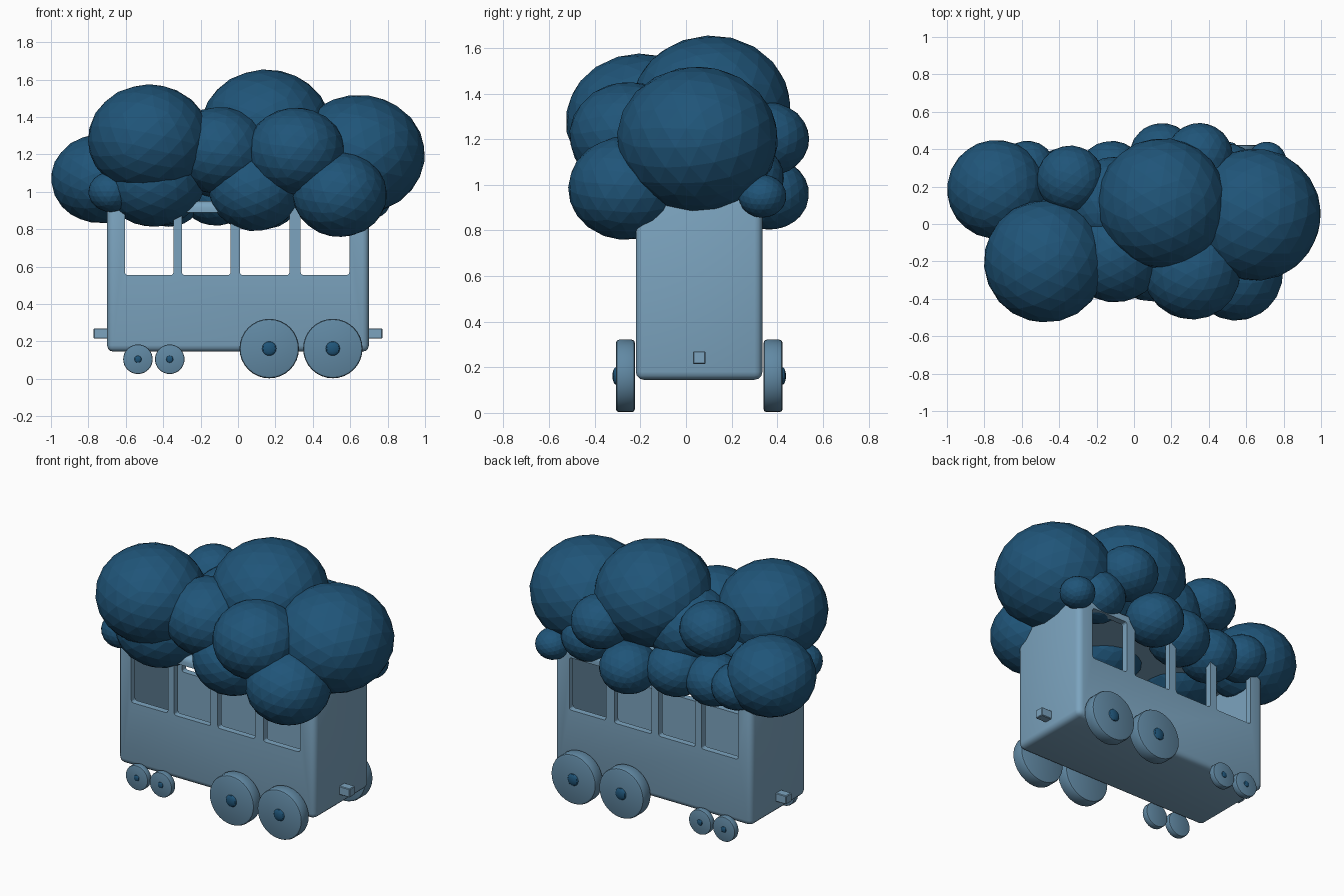
import bpy, bmesh, random
from math import radians
from mathutils import Matrix, Euler

if "Cube" in bpy.data.objects:
    bpy.data.objects.remove(bpy.data.objects["Cube"])

random.seed(4)


def material(name, rgb):
    m = bpy.data.materials.new(name)
    m.diffuse_color = (*rgb, 1)
    m.use_nodes = True
    m.node_tree.nodes["Principled BSDF"].inputs["Base Color"].default_value = m.diffuse_color
    return m


PALE = material("pale_blue", (0.20, 0.37, 0.52))
MID = material("mid_blue", (0.12, 0.25, 0.37))
DARK = material("dark_blue", (0.014, 0.09, 0.19))


def finish(bm, name, mat=None):
    me = bpy.data.meshes.new(name)
    bm.to_mesh(me)
    bm.free()
    ob = bpy.data.objects.new(name, me)
    bpy.context.collection.objects.link(ob)
    if mat:
        me.materials.append(mat)
    return ob


def smooth(ob):
    bpy.ops.object.select_all(action='DESELECT')
    ob.select_set(True)
    bpy.context.view_layer.objects.active = ob
    bpy.ops.object.shade_smooth_by_angle(angle=radians(30))


def box(name, lo, hi, bevel, mat=None, segs=3):
    """Rounded box between two corners."""
    bm = bmesh.new()
    size = [h - l for l, h in zip(lo, hi)]
    mid = [(h + l) / 2 for l, h in zip(lo, hi)]
    bmesh.ops.create_cube(bm, size=1, matrix=Matrix.Translation(mid) @ Matrix.Diagonal((*size, 1)))
    if bevel:
        bmesh.ops.bevel(bm, geom=bm.edges[:], offset=bevel, segments=segs, affect='EDGES', profile=0.5)
    return finish(bm, name, mat)


def cut(ob, cutter):
    """Subtract a cutter, then remove it."""
    mod = ob.modifiers.new("cut", 'BOOLEAN')
    mod.operation = 'DIFFERENCE'
    mod.solver = 'EXACT'
    mod.object = cutter
    bpy.context.view_layer.objects.active = ob
    bpy.ops.object.modifier_apply(modifier=mod.name)
    bpy.data.objects.remove(cutter)


CY = 0.058  # centre line of the carriage

# Carriage: hollow rounded box with four windows on each side
body = box("carriage_body", (-0.70, -0.22, 0.145), (0.70, 0.335, 0.95), 0.035, PALE)
cut(body, box("inside_cutter", (-0.65, -0.18, 0.20), (0.65, 0.295, 0.92), 0))
for x0, x1 in ((-0.605, -0.345), (-0.30, -0.04), (0.01, 0.275), (0.335, 0.595)):
    cut(body, box("window_cutter", (x0, -0.5, 0.555), (x1, 0.6, 0.89), 0.015))
smooth(body)

# Couplers at both ends
for side, x0, x1 in (("left", -0.772, -0.68), ("right", 0.68, 0.772)):
    box("coupler_" + side, (x0, CY - 0.028, 0.215), (x1, CY + 0.028, 0.27), 0.004, PALE, 1)


def wheel(name, x, z, r, depth, side):
    """Bevelled disc with a round hub on its outer face."""
    y = CY + side * (0.282 + depth / 2)
    bm = bmesh.new()
    bmesh.ops.create_cone(bm, cap_ends=True, segments=32, radius1=r, radius2=r, depth=depth,
                          matrix=Matrix.Translation((x, y, z)) @ Matrix.Rotation(radians(90), 4, 'X'))
    rims = [e for e in bm.edges if abs(e.verts[0].co.y - e.verts[1].co.y) < 1e-4]
    bmesh.ops.bevel(bm, geom=rims, offset=depth * 0.16, segments=2, affect='EDGES', profile=0.5)
    smooth(finish(bm, name, MID))
    bm = bmesh.new()
    hub_y = y + side * depth / 2
    bmesh.ops.create_uvsphere(bm, u_segments=12, v_segments=8, radius=r * 0.24,
                              matrix=Matrix.Translation((x, hub_y, z)) @ Matrix.Diagonal((1, 0.4, 1, 1)))
    smooth(finish(bm, name + "_hub", DARK))


# Wheels: two large and two small on each side
for side, label in ((-1, "front"), (1, "back")):
    for i, x in enumerate((0.167, 0.507)):
        wheel(f"large_wheel_{label}_{i}", x, 0.162, 0.159, 0.083, side)
    for i, x in enumerate((-0.535, -0.365)):
        wheel(f"small_wheel_{label}_{i}", x, 0.105, 0.079, 0.042, side)

# Cloud roof: slightly flattened puffs (x, y, z, radius)
PUFFS = (
    (0.15, 0.11, 1.34, 0.35),      # top
    (0.645, 0.05, 1.20, 0.355),    # right end
    (-0.475, -0.20, 1.28, 0.328),  # left front
    (-0.735, 0.185, 1.07, 0.265),  # left end
    (0.31, -0.25, 1.215, 0.262),   # front
    (0.545, -0.265, 0.985, 0.252),
    (0.09, -0.17, 1.01, 0.245),
    (-0.45, -0.13, 1.06, 0.275),
    (-0.10, -0.16, 1.22, 0.26),
    (-0.68, -0.21, 1.00, 0.12),
    (-0.34, 0.24, 1.29, 0.18),     # back
    (0.35, 0.36, 1.20, 0.18),
    (0.15, 0.365, 0.96, 0.175),
    (-0.12, 0.26, 0.985, 0.185),
    (-0.37, 0.235, 0.97, 0.175),
    (-0.57, 0.29, 1.00, 0.155),
    (0.71, 0.335, 0.95, 0.105),
    (0.50, 0.26, 1.03, 0.17),
    (-0.10, 0.10, 1.20, 0.26),     # core
)
bm = bmesh.new()
for x, y, z, r in PUFFS:
    turn = Euler([random.uniform(0, 6.28) for _ in range(3)]).to_matrix().to_4x4()
    flat = Matrix.Diagonal((1, 1, 0.9, 1))
    bmesh.ops.create_icosphere(bm, subdivisions=3, radius=r,
                               matrix=Matrix.Translation((x, y, z)) @ flat @ turn)
finish(bm, "cloud_roof", DARK)
